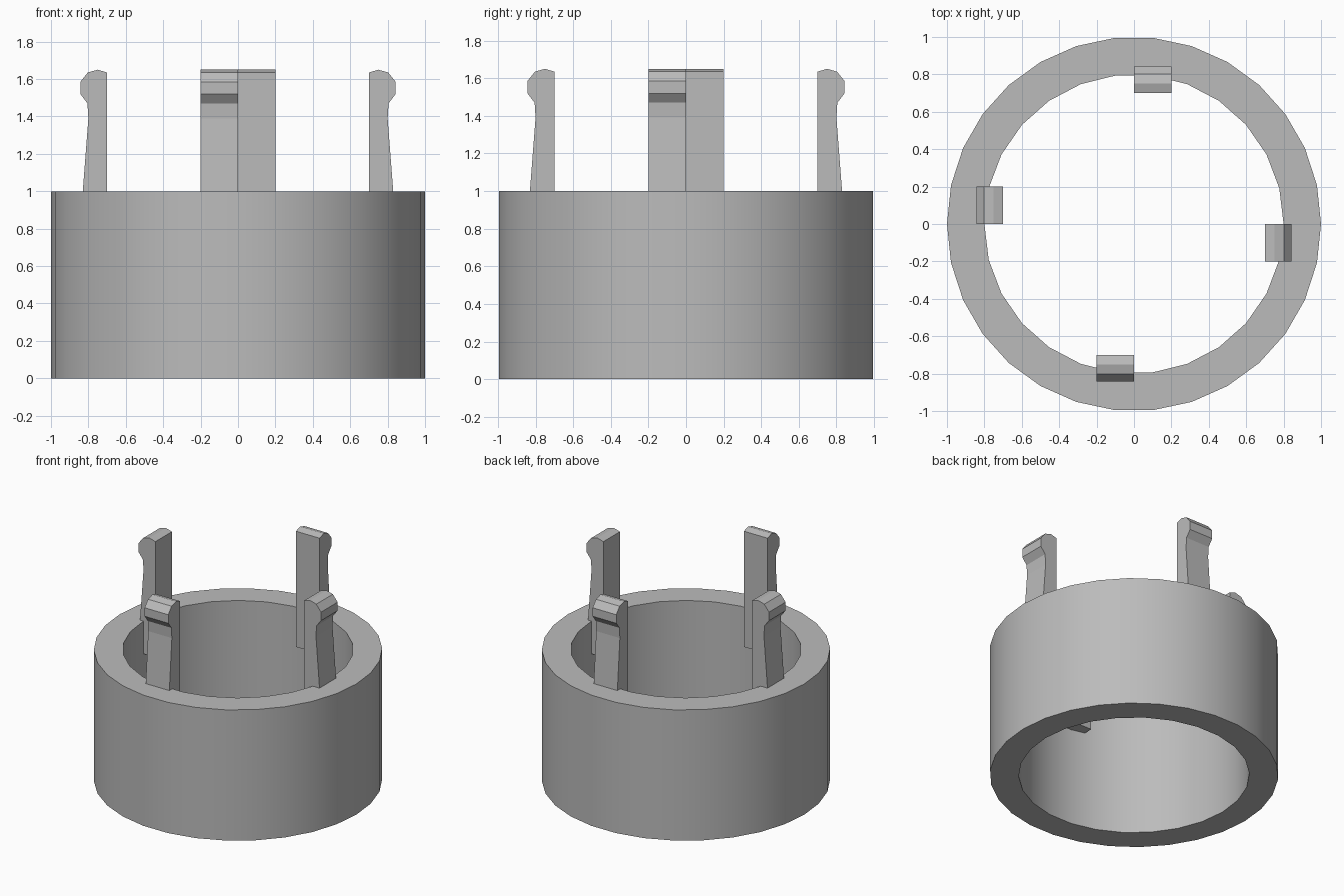
import bpy, bmesh
from math import cos, sin, pi, radians
from mathutils import Matrix, Vector

cube = bpy.data.objects.get("Cube")
if cube:
    bpy.data.objects.remove(cube, do_unlink=True)

grey = bpy.data.materials.new("plain grey")
grey.use_nodes = True
COLOUR = (0.5, 0.5, 0.5, 1)
grey.diffuse_color = COLOUR
grey.node_tree.nodes["Principled BSDF"].inputs["Base Color"].default_value = COLOUR


def finish(bm, name):
    bmesh.ops.recalc_face_normals(bm, faces=bm.faces[:])
    mesh = bpy.data.meshes.new(name)
    bm.to_mesh(mesh)
    bm.free()
    mesh.materials.append(grey)
    obj = bpy.data.objects.new(name, mesh)
    bpy.context.collection.objects.link(obj)
    return obj


def extrude(bm, vector):
    new = bmesh.ops.extrude_face_region(bm, geom=bm.faces[:])["geom"]
    verts = [v for v in new if isinstance(v, bmesh.types.BMVert)]
    bmesh.ops.translate(bm, verts=verts, vec=vector)


def loop(bm, points):
    verts = [bm.verts.new(p) for p in points]
    return [bm.edges.new((a, b)) for a, b in zip(verts, verts[1:] + verts[:1])]


def circle(radius, sides):
    return [(radius * cos(2 * pi * i / sides), radius * sin(2 * pi * i / sides), 0)
            for i in range(sides)]


# Ring: flat annulus extruded upward
bm = bmesh.new()
edges = loop(bm, circle(1.0, 30)) + loop(bm, circle(0.8, 26))
bmesh.ops.triangle_fill(bm, edges=edges, use_beauty=True)
extrude(bm, Vector((0, 0, 1)))
ring = finish(bm, "ring")
bpy.ops.object.select_all(action="DESELECT")
ring.select_set(True)
bpy.context.view_layer.objects.active = ring
bpy.ops.object.shade_smooth_by_angle(angle=radians(30))

# Snap clips: hooked side profile (radius, height), one per quarter turn
PROFILE = [(0.7, 0.75), (0.85, 0.75), (0.83, 1.0), (0.8, 1.39), (0.805, 1.47),
           (0.843, 1.52), (0.843, 1.585), (0.803, 1.635), (0.75, 1.65), (0.7, 1.635)]
for i, side in enumerate(("left", "back", "right", "front")):
    bm = bmesh.new()
    bm.faces.new([bm.verts.new((x, -0.2, z)) for x, z in PROFILE])
    extrude(bm, Vector((0, 0.2, 0)))
    bm.transform(Matrix.Rotation(i * pi / 2, 4, "Z"))
    finish(bm, side + "_clip")
